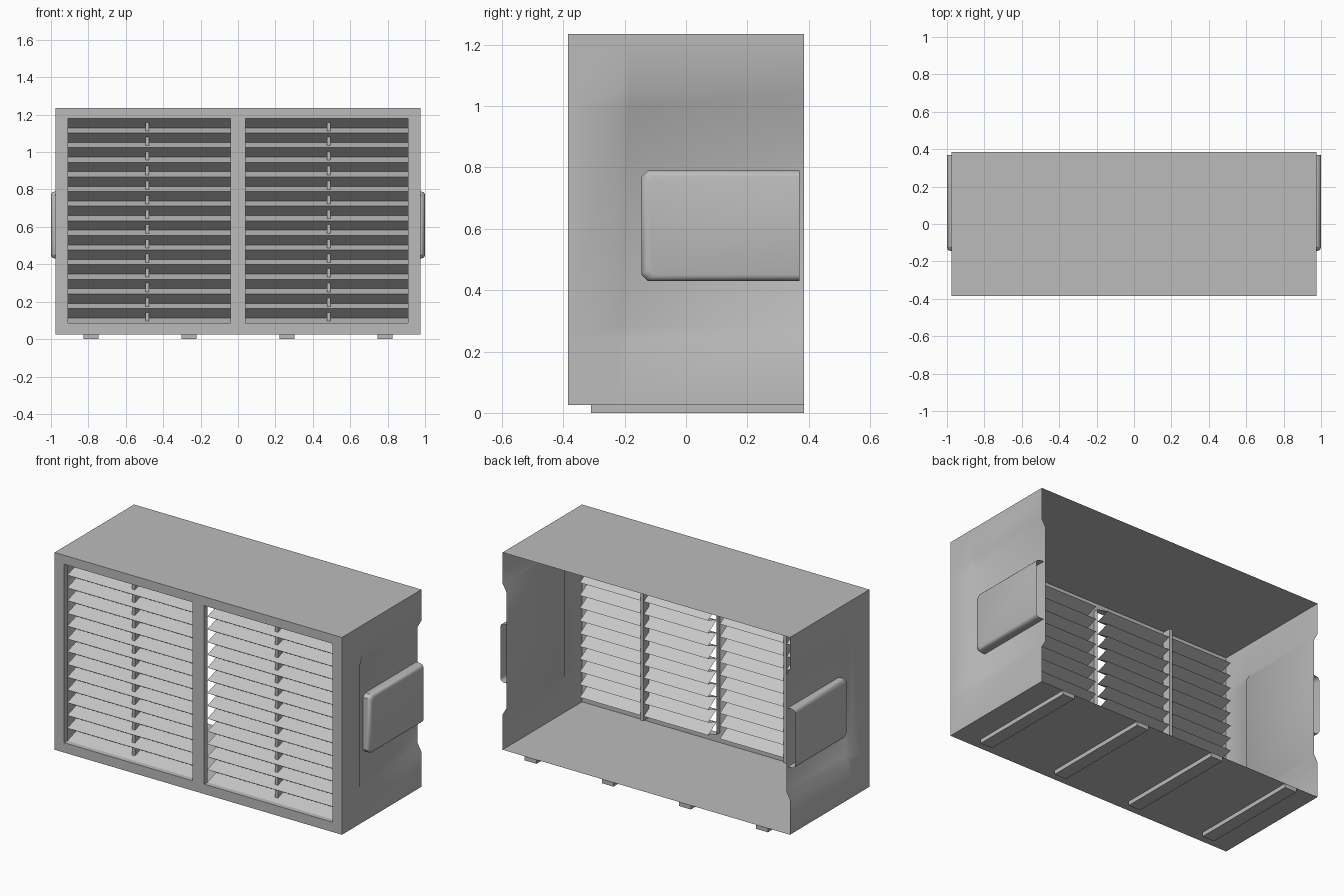
import bpy, bmesh
from math import radians

if "Cube" in bpy.data.objects:
    bpy.data.objects.remove(bpy.data.objects["Cube"], do_unlink=True)


def material(name, value):
    m = bpy.data.materials.new(name)
    m.use_nodes = True
    color = (value, value, value, 1)
    m.diffuse_color = color
    bsdf = m.node_tree.nodes["Principled BSDF"]
    bsdf.inputs["Base Color"].default_value = color
    bsdf.inputs["Roughness"].default_value = 0.7
    return m


CASING = material("casing grey", 0.50)
SLAT = material("louver light grey", 0.58)


def finish(name, bm, mat, smooth=None):
    bmesh.ops.remove_doubles(bm, verts=bm.verts, dist=0.0005)
    bmesh.ops.recalc_face_normals(bm, faces=bm.faces)
    mesh = bpy.data.meshes.new(name)
    bm.to_mesh(mesh)
    bm.free()
    mesh.materials.append(mat)
    ob = bpy.data.objects.new(name, mesh)
    bpy.context.collection.objects.link(ob)
    if smooth:
        bpy.ops.object.select_all(action="DESELECT")
        ob.select_set(True)
        bpy.context.view_layer.objects.active = ob
        bpy.ops.object.shade_smooth_by_angle(angle=radians(smooth))
    return ob


def sheet(bm, us, vs, place, skip=()):
    """Grid of quads over us x vs, leaving out the cells in skip."""
    grid = [[bm.verts.new(place(i, j, u, v)) for j, v in enumerate(vs)]
            for i, u in enumerate(us)]
    for i in range(len(us) - 1):
        for j in range(len(vs) - 1):
            if (i, j) not in skip:
                bm.faces.new((grid[i][j], grid[i + 1][j],
                              grid[i + 1][j + 1], grid[i][j + 1]))


def box(name, x0, x1, y0, y1, z0, z1, mat):
    bm = bmesh.new()
    bmesh.ops.create_cube(bm, size=1)
    for v in bm.verts:
        v.co = (x1 if v.co.x > 0 else x0, y1 if v.co.y > 0 else y0,
                z1 if v.co.z > 0 else z0)
    return finish(name, bm, mat)


W, D, Z0, Z1 = 0.975, 0.385, 0.025, 1.235
X_IN, X_OUT, SILL, HEAD = 0.04, 0.91, 0.085, 1.18
SIDE_Z = [Z0, 0.24, 0.285, 1.0, 1.045, Z1]
FRONT_X = [-W, -X_OUT, -X_IN, X_IN, X_OUT, W]

# Sheet casing, open at the back, with a shallow recess in each side
bm = bmesh.new()
for s in (-1, 1):
    sheet(bm, [-D, -0.21, -0.185, D], SIDE_Z,
          lambda i, j, y, z: (s * (W - (0.025 if i > 1 and j in (2, 3) else 0)), y, z))
for z in (Z0, Z1):
    sheet(bm, FRONT_X, [-D, D], lambda i, j, x, y: (x, y, z))
sheet(bm, FRONT_X, [Z0, SILL, HEAD, Z1],
      lambda i, j, x, z: (x, -D, z), skip={(1, 1), (3, 1)})
# Short returns around both openings
for a, b in ((-X_OUT, -X_IN), (X_IN, X_OUT)):
    loop = [(a, SILL), (b, SILL), (b, HEAD), (a, HEAD), (a, SILL)]
    sheet(bm, loop, [-D, -D + 0.03], lambda i, j, p, y: (p[0], y, p[1]))
finish("casing", bm, CASING, smooth=50)

# Zigzag louvers with one upright bar in each opening
COUNT = 14
PITCH = (HEAD - SILL) / COUNT
zigzag = []
for k in range(COUNT):
    z = SILL + k * PITCH
    zigzag += [(-D + 0.03, z), (-D + 0.115, z + 0.36 * PITCH)]
zigzag.append((-D + 0.03, HEAD))
for s, side in ((-1, "right"), (1, "left")):
    bm = bmesh.new()
    sheet(bm, [s * X_IN, s * X_OUT], zigzag, lambda i, j, x, p: (x, p[0], p[1]))
    finish(side + "_louvers", bm, SLAT)
    mid = s * 0.485
    box(side + "_louver_bar", mid - 0.01, mid + 0.01,
        -D + 0.065, -D + 0.12, SILL, HEAD, CASING)

# Hood on each side, rounded on three edges and open at the back
REAR, MID_Z = 0.37, 0.61
outline = [(REAR, 0.43), (-0.125, 0.43), (-0.145, 0.45),
           (-0.145, 0.77), (-0.125, 0.79), (REAR, 0.79)]
layers = [(0.95, 0), (0.977, 0), (0.99, 0.004), (0.997, 0.011), (1.0, 0.02)]
for s, side in ((-1, "right"), (1, "left")):
    bm = bmesh.new()

    def hood_point(i, j, layer, p):
        x, inset = layer
        y = p[0] if p[0] == REAR else p[0] + inset
        return (s * x, y, p[1] + (inset if p[1] < MID_Z else -inset))

    sheet(bm, layers, outline, hood_point)
    bm.verts.ensure_lookup_table()
    bm.faces.new(bm.verts[-len(outline):])
    finish(side + "_hood", bm, CASING, smooth=40)

# Four long feet
for n, x in enumerate((-0.785, -0.262, 0.262, 0.785)):
    box("foot_%d" % (n + 1), x - 0.04, x + 0.04, -0.31, D, 0, Z0, CASING)
